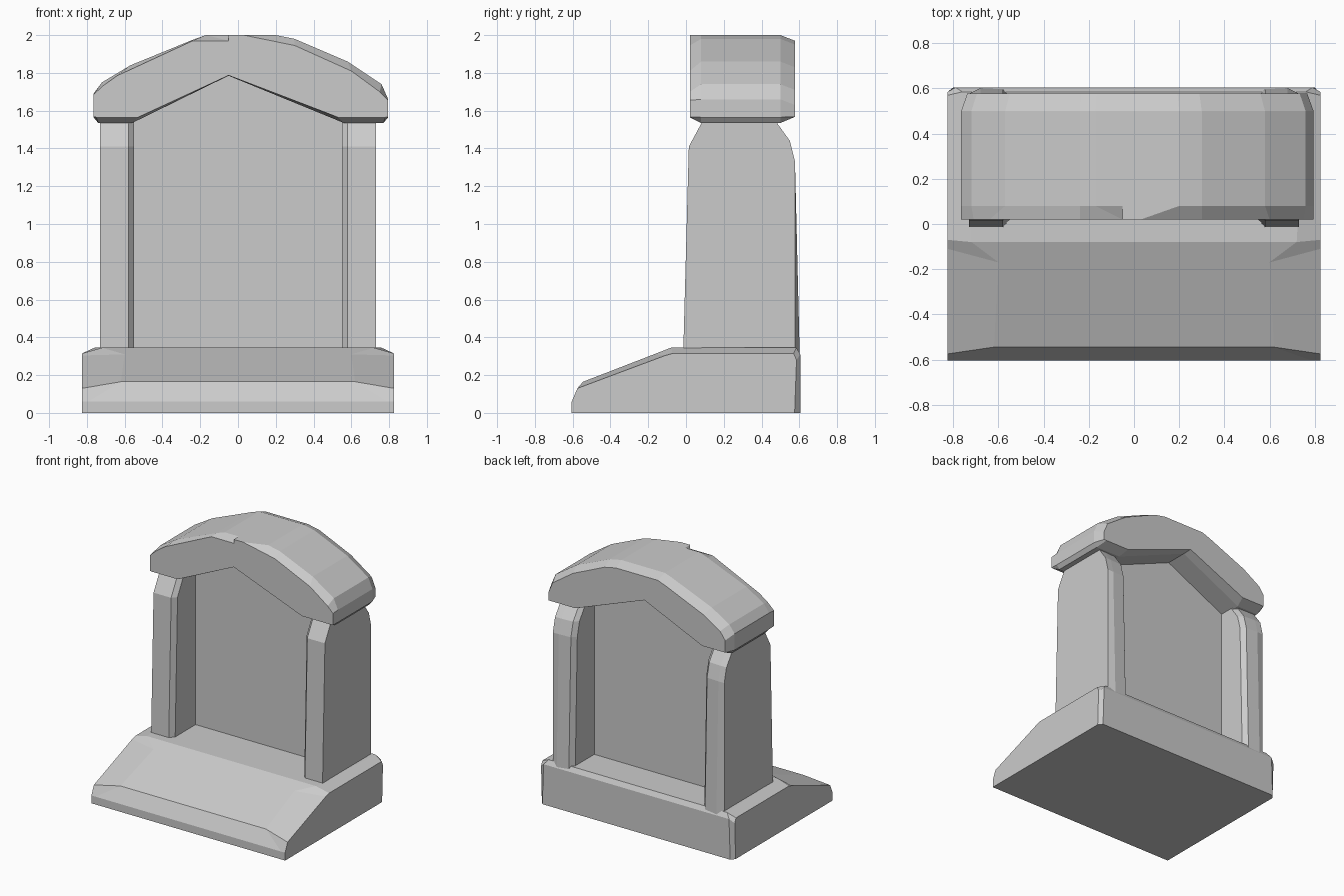
import bpy, bmesh

if "Cube" in bpy.data.objects:
    bpy.data.objects.remove(bpy.data.objects["Cube"])


def loft(name, rings, mirror=False):
    """Skin matching rings of (x, y, z) points, cap both ends."""
    bm = bmesh.new()
    vs = [[bm.verts.new(p) for p in ring] for ring in rings]
    n = len(rings[0])
    for a, b in zip(vs, vs[1:]):
        for i in range(n):
            j = (i + 1) % n
            bm.faces.new((a[i], a[j], b[j], b[i]))
    bm.faces.new(vs[0][::-1])
    bm.faces.new(vs[-1])
    bmesh.ops.remove_doubles(bm, verts=bm.verts, dist=1e-4)
    bmesh.ops.recalc_face_normals(bm, faces=bm.faces)
    me = bpy.data.meshes.new(name)
    bm.to_mesh(me)
    bm.free()
    ob = bpy.data.objects.new(name, me)
    bpy.context.collection.objects.link(ob)
    if mirror:
        ob.modifiers.new("mirror", 'MIRROR')
    return ob


# sloped base slab with worn ends
base_end = [(.825, -.605, 0), (.825, -.605, .06), (.825, -.575, .13), (.825, -.11, .304),
            (.825, -.07, .315), (.825, .57, .315), (.825, .585, .28), (.825, .575, 0)]
base_mid = [(.79, -.605, 0), (.79, -.605, .06), (.62, -.545, .165), (.6, -.17, .31),
            (.72, -.08, .345), (.76, .585, .345), (.79, .605, .31), (.8, .605, 0)]
flip = lambda ring: [(-x, y, z) for x, y, z in ring]
loft("base", [flip(base_end), flip(base_mid), base_mid, base_end])


# side pillars, tapered with softened back and inner edges
def pillar_ring(x, front, back):
    return [(x, -.015 + front, .3), (x, .015 + front, 1.41), (x, .08 + front, 1.53),
            (x, .10, 1.57), (x, .47, 1.57), (x, .485 - back, 1.53),
            (x, .55 - back, 1.44), (x, .577 - back, 1.33), (x, .602 - back, .3)]


outer = pillar_ring(.73, 0, 0)
outer[-1] = (.73, .577, .3)
loft("pillar", [outer, pillar_ring(.68, 0, 0), pillar_ring(.58, 0, .005),
                pillar_ring(.55, .035, .04)], mirror=True)

# recessed panel between the pillars
panel = [(-.57, .3), (.57, .3), (.57, 1.58), (-.05, 1.83), (-.57, 1.58)]
loft("panel", [[(x, y, z) for x, z in panel] for y in (.27, .33)])

# arched cap stone, sections from front to back
cap_mid = [(-.765, 1.565), (-.765, 1.69), (-.72, 1.75), (-.57, 1.84), (-.24, 1.975),
           (-.17, 2), (-.05, 2), (.2, 2), (.3, 1.98), (.58, 1.86), (.76, 1.74),
           (.795, 1.66), (.795, 1.565), (.77, 1.535), (.56, 1.535), (-.05, 1.785),
           (-.56, 1.535), (-.74, 1.535)]
cap_front = [(-.765, 1.567), (-.765, 1.685), (-.71, 1.735), (-.64, 1.785), (-.24, 1.97),
             (-.05, 1.97), (-.05, 2), (.03, 2), (.3, 1.945), (.6, 1.81), (.75, 1.70),
             (.795, 1.655), (.795, 1.567), (.78, 1.565), (.53, 1.565), (-.05, 1.787),
             (-.53, 1.565), (-.75, 1.565)]
cap_back = [(x * .965, z - .03 if z > 1.6 else 1.567) for x, z in cap_mid]
cap_back[15] = (-.05, 1.787)
sections = [(.02, cap_front), (.08, cap_mid), (.5, cap_mid), (.577, cap_back)]
loft("arch_cap", [[(x, y, z) for x, z in ring] for y, ring in sections])
